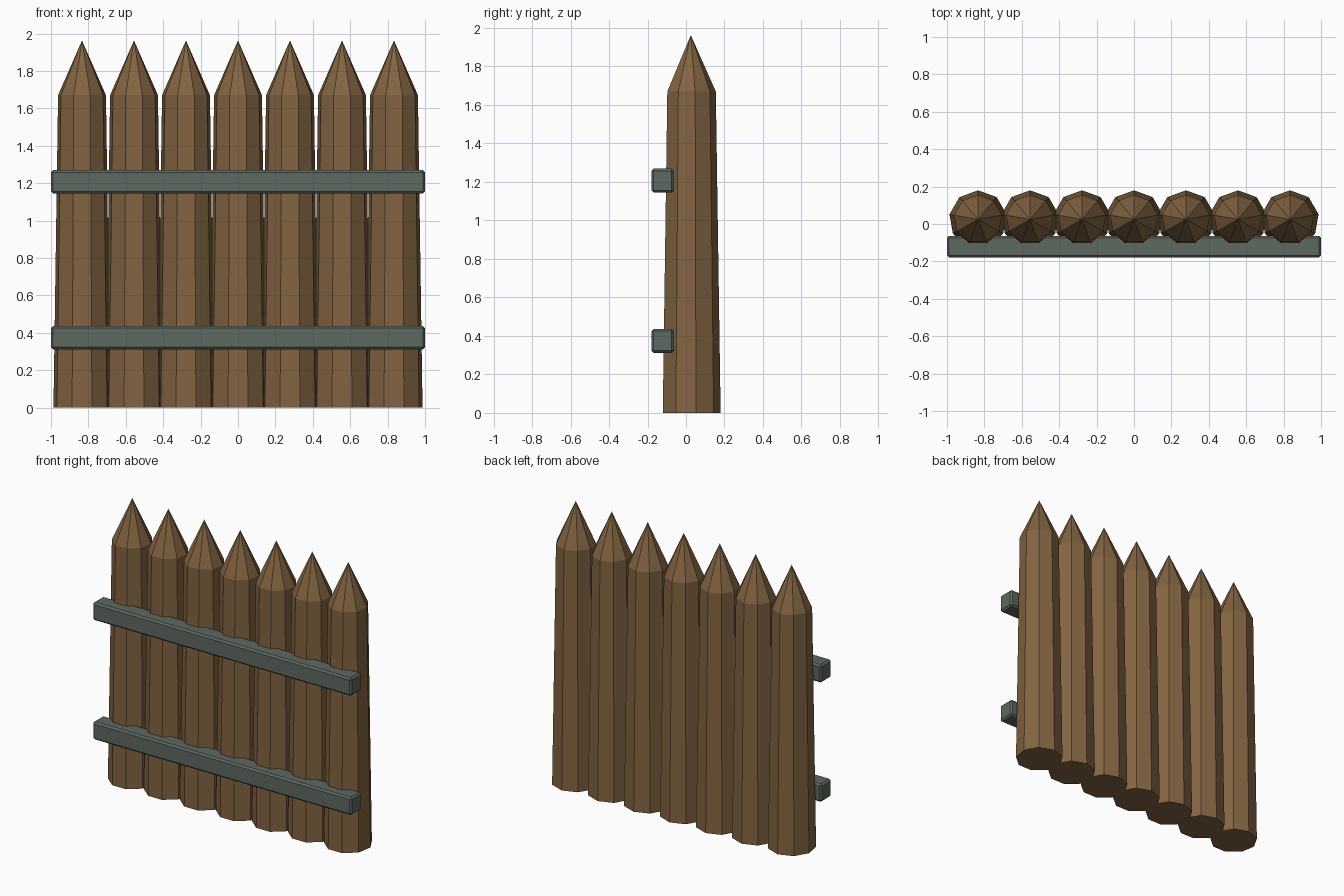
import bpy, bmesh, math

if "Cube" in bpy.data.objects:
    bpy.data.objects.remove(bpy.data.objects["Cube"])


def material(name, color):
    m = bpy.data.materials.new(name)
    m.diffuse_color = (*color, 1)
    m.use_nodes = True
    m.node_tree.nodes["Principled BSDF"].inputs["Base Color"].default_value = m.diffuse_color
    return m


def add_object(name, bm, mat):
    bmesh.ops.recalc_face_normals(bm, faces=bm.faces)
    mesh = bpy.data.meshes.new(name)
    bm.to_mesh(mesh)
    bm.free()
    mesh.materials.append(mat)
    ob = bpy.data.objects.new(name, mesh)
    bpy.context.collection.objects.link(ob)
    return ob


wood = material("brown wood", (0.225, 0.127, 0.054))
rail_mat = material("grey green rail", (0.112, 0.138, 0.120))

SIDES = 9
STAKE_Y = 0.025


def stake(name, x):
    """Tapered nine-sided log with a sharpened tip."""
    bm = bmesh.new()
    rings = []
    for r, z in ((0.155, 0.0), (0.130, 1.67)):
        ring = []
        for i in range(SIDES):
            a = math.pi / 2 + 2 * math.pi * i / SIDES
            ring.append(bm.verts.new((r * math.cos(a), r * math.sin(a), z)))
        rings.append(ring)
    low, high = rings
    tip = bm.verts.new((0, 0, 1.963))
    bm.faces.new(low[::-1])
    for i in range(SIDES):
        j = (i + 1) % SIDES
        bm.faces.new((low[i], low[j], high[j], high[i]))
        bm.faces.new((high[i], high[j], tip))
    add_object(name, bm, wood).location = (x, STAKE_Y, 0)


def rail(name, z):
    """Long beam with chamfered edges across the front of the stakes."""
    bm = bmesh.new()
    bmesh.ops.create_cube(bm, size=1)
    bmesh.ops.scale(bm, vec=(2.0, 0.117, 0.125), verts=bm.verts)
    bmesh.ops.bevel(bm, geom=bm.edges[:], offset=0.012, segments=1, affect='EDGES')
    add_object(name, bm, rail_mat).location = (0, -0.1215, z)


# Row of stakes
for n in range(7):
    stake(f"stake_{n + 1}", (n - 3) * 0.278)

# Two cross rails
rail("lower_rail", 0.374)
rail("upper_rail", 1.207)
